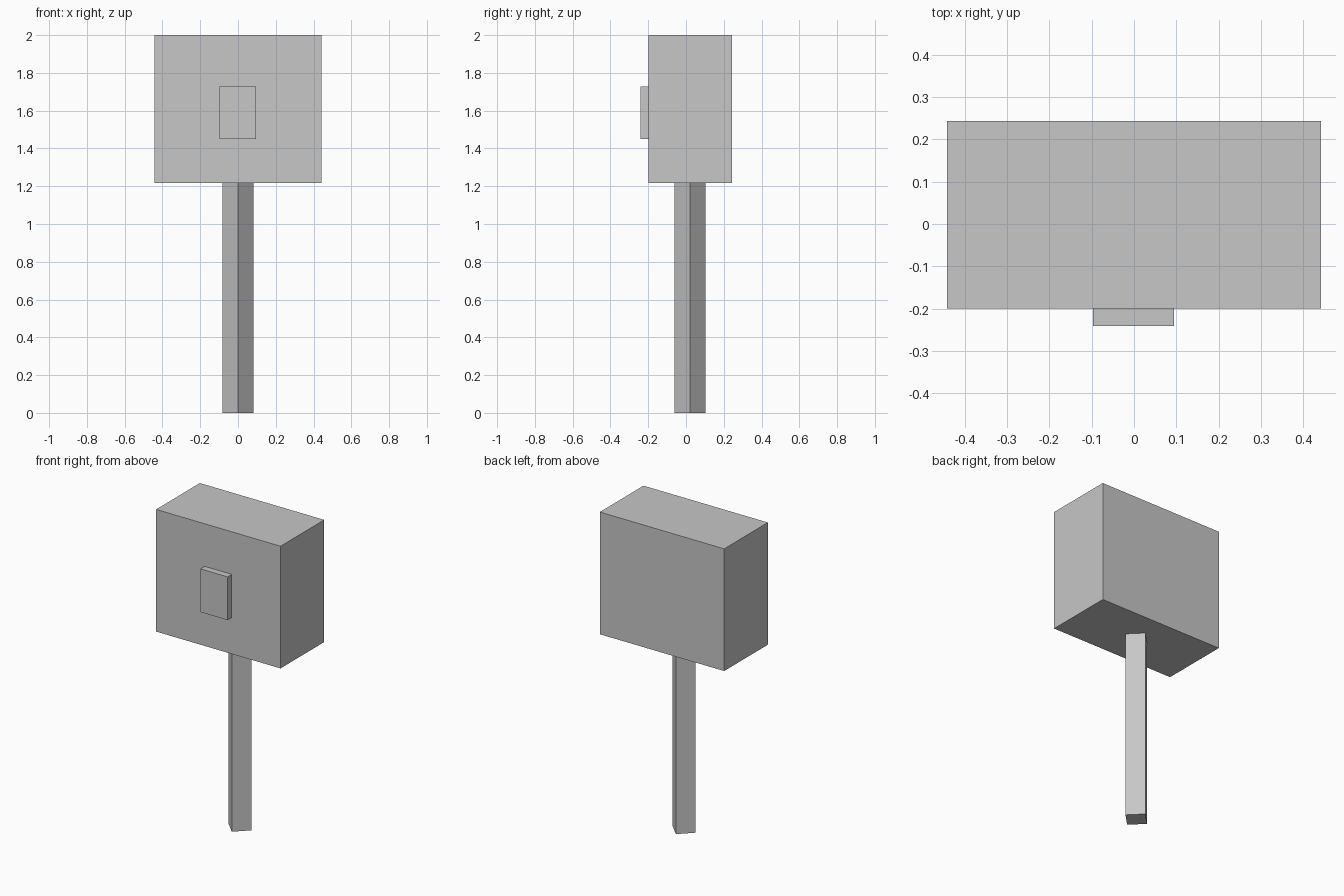
import bpy
import math

if "Cube" in bpy.data.objects:
    bpy.data.objects.remove(bpy.data.objects["Cube"])

grey = bpy.data.materials.new("light_grey")
grey.diffuse_color = (0.57, 0.57, 0.57, 1.0)
grey.use_nodes = True
grey.node_tree.nodes["Principled BSDF"].inputs["Base Color"].default_value = grey.diffuse_color


def box(name, x, y, z, turn=0.0):
    """Box spanning the given (min, max) ranges, optionally turned about z."""
    spans = (x, y, z)
    bpy.ops.mesh.primitive_cube_add(
        size=1, location=[(a + b) / 2 for a, b in spans])
    obj = bpy.context.object
    obj.name = obj.data.name = name
    obj.scale = [b - a for a, b in spans]
    obj.rotation_euler.z = turn
    bpy.ops.object.transform_apply(location=False, rotation=True, scale=True)
    obj.data.materials.append(grey)
    return obj


# Large block on top
box("block", (-0.441, 0.441), (-0.199, 0.243), (1.217, 2.0))

# Thin plate on the front face
box("front_plate", (-0.097, 0.095), (-0.241, -0.199), (1.45, 1.727))

# Square post turned 45 degrees
h = 0.082 / math.sqrt(2)
box("post", (-h, h), (0.02 - h, 0.02 + h), (0.0, 1.217), math.radians(45))
